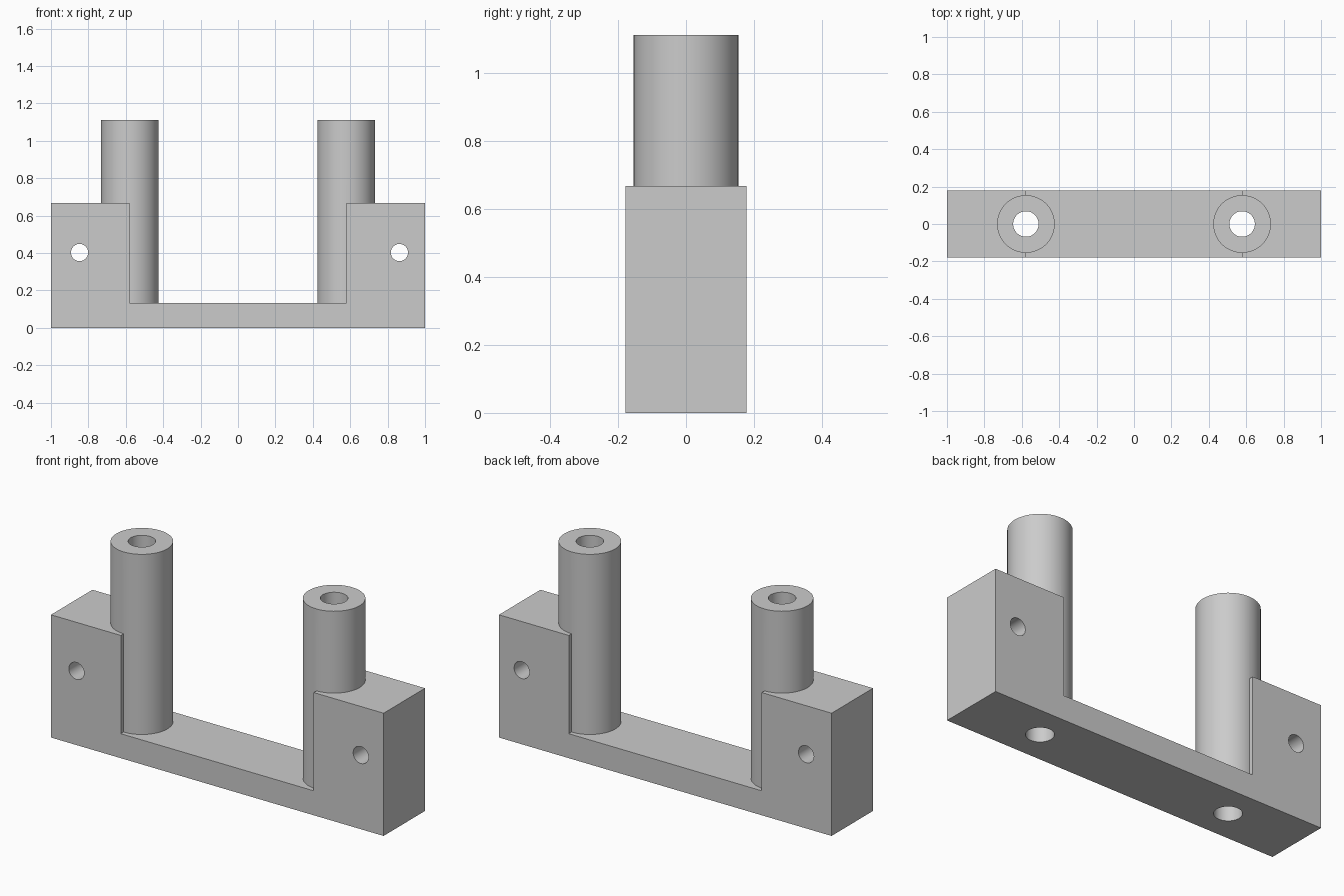
import bpy
import bmesh
from math import radians

cube = bpy.data.objects.get("Cube")
if cube:
    bpy.data.objects.remove(cube, do_unlink=True)

grey = bpy.data.materials.new("plain grey")
grey.use_nodes = True
COLOUR = (0.6, 0.6, 0.6, 1)
grey.diffuse_color = COLOUR
grey.node_tree.nodes["Principled BSDF"].inputs["Base Color"].default_value = COLOUR

HALF_DEPTH = 0.178
FLOOR, SHOULDER, POST_TOP = 0.133, 0.667, 1.112
POST_X = (-0.578, 0.578)
PIN_X = (-0.847, 0.863)


def cylinder(name, radius, x, z_mid, length, rotation=(0, 0, 0), sides=64):
    bpy.ops.mesh.primitive_cylinder_add(vertices=sides, radius=radius, depth=length,
                                        location=(x, 0, z_mid), rotation=rotation)
    obj = bpy.context.object
    obj.name = name
    obj.data.materials.append(grey)
    return obj


def combine(target, tool, operation):
    """Apply a boolean and discard the tool."""
    mod = target.modifiers.new(tool.name, 'BOOLEAN')
    mod.operation = operation
    mod.solver = 'EXACT'
    mod.object = tool
    bpy.context.view_layer.objects.active = target
    bpy.ops.object.modifier_apply(modifier=mod.name)
    bpy.data.objects.remove(tool, do_unlink=True)


# U-shaped bracket: front profile extruded through the depth
inner = 0.58
half = [(1, 0), (1, SHOULDER), (inner, SHOULDER), (inner, FLOOR)]
profile = half + [(-x, z) for x, z in reversed(half)]
bm = bmesh.new()
face = bm.faces.new([bm.verts.new((x, -HALF_DEPTH, z)) for x, z in profile])
extruded = bmesh.ops.extrude_face_region(bm, geom=[face])["geom"]
bmesh.ops.translate(bm, vec=(0, 2 * HALF_DEPTH, 0),
                    verts=[v for v in extruded if isinstance(v, bmesh.types.BMVert)])
bmesh.ops.recalc_face_normals(bm, faces=bm.faces)
mesh = bpy.data.meshes.new("bracket")
bm.to_mesh(mesh)
bm.free()
mesh.materials.append(grey)
bracket = bpy.data.objects.new("bracket", mesh)
bpy.context.collection.objects.link(bracket)

# Round posts rising from the floor through the shoulders
base = FLOOR / 2
for x in POST_X:
    post = cylinder("post", 0.154, x, (base + POST_TOP) / 2, POST_TOP - base)
    combine(bracket, post, 'UNION')

# Vertical bores through the posts and the base
for x in POST_X:
    combine(bracket, cylinder("post_bore", 0.068, x, 0.5, 2), 'DIFFERENCE')

# Cross holes through the end blocks
for x in PIN_X:
    pin = cylinder("cross_hole", 0.046, x, 0.403, 1, (radians(90), 0, 0), 48)
    combine(bracket, pin, 'DIFFERENCE')

# Smooth round walls, crisp edges
bpy.ops.object.select_all(action='DESELECT')
bracket.select_set(True)
bpy.context.view_layer.objects.active = bracket
bpy.ops.object.shade_smooth_by_angle(angle=radians(30))
